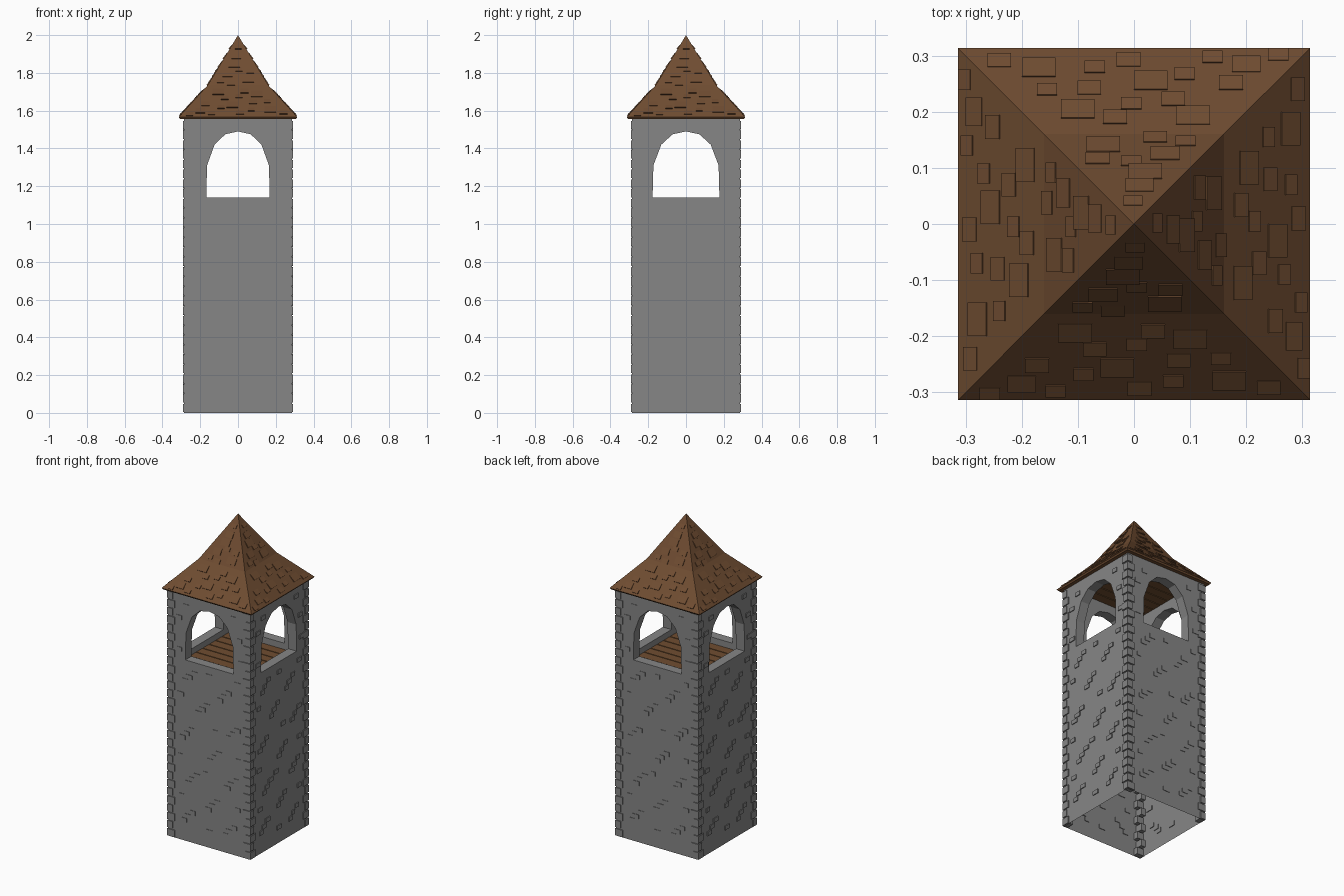
import bpy, bmesh, math, random

if "Cube" in bpy.data.objects:
    bpy.data.objects.remove(bpy.data.objects["Cube"])

random.seed(4)
W, INNER = 0.285, 0.225            # outer and inner wall half widths
SILL, TOP, FLOOR = 1.14, 1.56, 1.10


def material(name, rgb):
    m = bpy.data.materials.new(name)
    m.diffuse_color = (*rgb, 1)
    m.use_nodes = True
    m.node_tree.nodes["Principled BSDF"].inputs["Base Color"].default_value = m.diffuse_color
    return m


STONE = material("grey_stone", (0.24, 0.24, 0.24))
ROOF = material("roof_brown", (0.16, 0.073, 0.031))
WOOD = material("plank_brown", (0.16, 0.075, 0.03))


def place(k, u, d, z):
    """Side k: u runs along the wall, d points outward (k=0 is the front)."""
    a = k * math.pi / 2
    c, s = round(math.cos(a)), round(math.sin(a))
    return (u * c + d * s, u * s - d * c, z)


def face(bm, k, pts, flip=False):
    vs = [bm.verts.new(place(k, *p)) for p in pts]
    bm.faces.new(vs[::-1] if flip else vs)


def hexa(bm, k, pts):
    """Closed six-sided block from 4 bottom and 4 top points."""
    v = [bm.verts.new(place(k, *p)) for p in pts]
    ids = [(0, 1, 2, 3), (4, 5, 6, 7)] + [(i, (i + 1) % 4, 4 + (i + 1) % 4, 4 + i) for i in range(4)]
    bmesh.ops.recalc_face_normals(bm, faces=[bm.faces.new([v[i] for i in f]) for f in ids])


def box(bm, k, u0, u1, d0, d1, z0, z1):
    hexa(bm, k, [(u, d, z) for z in (z0, z1) for u, d in ((u0, d0), (u1, d0), (u1, d1), (u0, d1))])


def finish(bm, name, mat, weld=False):
    if weld:
        bmesh.ops.remove_doubles(bm, verts=bm.verts, dist=1e-5)
    me = bpy.data.meshes.new(name)
    bm.to_mesh(me)
    bm.free()
    me.materials.append(mat)
    bpy.context.collection.objects.link(bpy.data.objects.new(name, me))


# Tower walls with arched openings, thick around the belfry, hollow below
HALF_ARCH = [(1.0, SILL), (0.975, 1.31), (0.74, 1.42), (0.40, 1.475)]
bm = bmesh.new()
for k in range(4):
    w = 0.177 if k % 2 else 0.168
    arch = [(-u * w, z) for u, z in HALF_ARCH] + [(0, 1.49)] + [(u * w, z) for u, z in HALF_ARCH[::-1]]
    for h, base, flip in ((W, 0, False), (INNER, FLOOR, True)):
        rects = [(-h, h, base, SILL), (-h, -w, SILL, TOP), (w, h, SILL, TOP)]
        for u0, u1, z0, z1 in rects:
            face(bm, k, [(u0, h, z0), (u1, h, z0), (u1, h, z1), (u0, h, z1)], flip)
        for (ua, za), (ub, zb) in zip(arch, arch[1:]):
            face(bm, k, [(ua, h, za), (ub, h, zb), (ub, h, TOP), (ua, h, TOP)], flip)
    loop = arch + arch[:1]
    for (ua, za), (ub, zb) in zip(loop, loop[1:]):
        face(bm, k, [(ua, W, za), (ua, INNER, za), (ub, INNER, zb), (ub, W, zb)], True)
finish(bm, "tower_walls", STONE, True)

# Corner stones, alternating long and short
bm = bmesh.new()
COURSES = 30
step = 1.55 / COURSES
for k in range(4):
    for i in range(COURSES):
        a, b = (0.052, 0.036) if i % 2 else (0.036, 0.052)
        out = W + 0.006
        box(bm, k, out - a, out, out - b, out, i * step + 0.004, (i + 1) * step - 0.004)
finish(bm, "corner_stones", STONE)

# Small raised stones scattered over the walls in clusters and singly
bm = bmesh.new()
CLUSTERS = [(-0.14, 1.04), (0.10, 0.98), (-0.05, 0.86), (0.16, 0.76), (-0.16, 0.68),
            (0.03, 0.58), (0.15, 0.44), (-0.12, 0.40), (0.02, 0.27), (-0.15, 0.16), (0.14, 0.14)]
SINGLES = [(-0.21, 1.40), (0.21, 1.36), (-0.16, 1.48), (0.17, 1.49), (0.22, 1.22), (-0.21, 1.20),
           (0.0, 1.08), (0.2, 1.08), (-0.2, 0.92), (0.04, 0.74), (-0.2, 0.53), (0.2, 0.6),
           (-0.03, 0.46), (0.2, 0.29), (-0.19, 0.28), (0.0, 0.1)]
for k in range(4):
    raised = 0.005 if k % 2 else 0.003
    stones = list(SINGLES)
    for u, z in CLUSTERS:
        stones += [(u, z), (u + 0.036, z + 0.03), (u - 0.026, z - 0.03)]
    for u, z in stones:
        s = random.uniform(0.016, 0.023)
        box(bm, k, u - s, u + s, W - 0.004, W + raised, z - 0.013, z + 0.013)
finish(bm, "wall_stones", STONE)

# Belfry floor planks and ceiling planks
for name, z0, z1, along in (("floor_planks", FLOOR - 0.015, FLOOR + 0.002, 0),
                            ("ceiling_planks", 1.538, 1.556, 0)):
    bm = bmesh.new()
    n = 7
    pw = 2 * INNER / n
    for i in range(n):
        d = -INNER + i * pw
        box(bm, along, -INNER, INNER, d + 0.003, d + pw - 0.003, z0, z1)
    box(bm, along, -INNER, INNER, -INNER, INNER, z0 + 0.004, z1 - 0.004)
    finish(bm, name, WOOD)

# Flared pyramid roof with a thin eave
EAVE, BEND = (0.314, 1.566), (0.16, 1.735)
PROFILE = [(0.308, 1.557), EAVE, BEND, (0, 2.0)]
bm = bmesh.new()
for k in range(4):
    for (da, za), (db, zb) in zip(PROFILE, PROFILE[1:]):
        pts = [(-da, da, za), (da, da, za), (db, db, zb), (-db, db, zb)]
        face(bm, k, pts if db else pts[:3])
d, z = PROFILE[0]
face(bm, 0, [(-d, d, z), (d, d, z), (d, -d, z), (-d, -d, z)], True)
finish(bm, "roof", ROOF, True)

# Raised shingles: (along, outward, width), the same on every side
SHINGLES = [(-.24, .29, .042), (-.17, .277, .06), (-.07, .278, .036), (-.01, .291, .043),
            (.14, .296, .036), (.2, .283, .05), (.257, .3, .036), (-.155, .238, .036),
            (-.08, .241, .042), (.03, .254, .06), (.09, .266, .036), (.173, .25, .043),
            (-.1, .203, .06), (-.034, .189, .043), (-.005, .213, .036), (.07, .221, .042),
            (.105, .192, .06), (-.055, .14, .06), (.038, .153, .042), (.092, .146, .036),
            (-.065, .115, .042), (.055, .124, .052), (-.005, .11, .036), (.02, .092, .06),
            (.01, .067, .05), (-.002, .039, .034)]
bm = bmesh.new()
for k in range(4):
    for u, c, w in SHINGLES:
        (d0, z0), (d1, z1) = (EAVE, BEND) if c > BEND[0] else (BEND, (0, 2.0))
        s = (z1 - z0) / (d0 - d1)
        n = math.hypot(s, 1)
        h = w * (0.25 if c > BEND[0] else 0.19)

        def on_roof(du, dd, lift):
            return (-u + du, c + dd + lift * s / n, z0 + s * (d0 - c - dd) + lift / n)
        corners = [(-w / 2, h), (w / 2, h), (w / 2, -h), (-w / 2, -h)]
        hexa(bm, k, [on_roof(a, b, -0.004) for a, b in corners]
             + [on_roof(a, b, 0.006 if b > 0 else 0.002) for a, b in corners])
finish(bm, "roof_shingles", ROOF)
